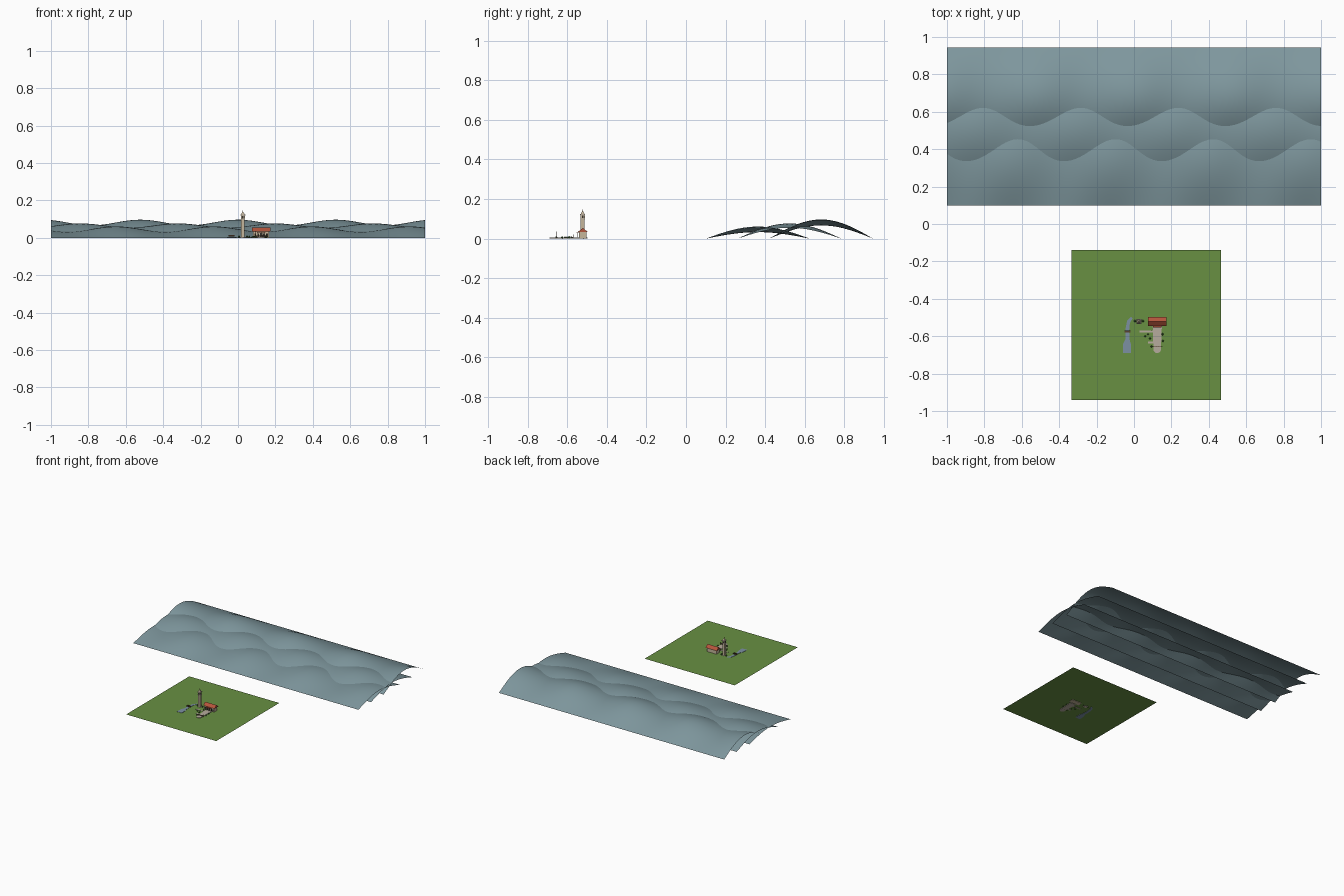
import bpy, bmesh, math
from mathutils import Matrix, Vector

if "Cube" in bpy.data.objects:
    bpy.data.objects.remove(bpy.data.objects["Cube"])


def mat(name, r, g, b):
    m = bpy.data.materials.new(name)
    m.diffuse_color = (r, g, b, 1)
    m.use_nodes = True
    m.node_tree.nodes["Principled BSDF"].inputs["Base Color"].default_value = m.diffuse_color
    return m


HILL = mat("hazy blue hills", .21, .31, .34)
GRASS = mat("grass green", .14, .28, .055)
STONE = mat("warm stone", .56, .47, .33)
ROOF = mat("terracotta", .45, .09, .045)
DARK = mat("dark openings", .03, .025, .022)
PATH = mat("pale path", .47, .41, .34)
WATER = mat("stream water", .20, .28, .36)
WOOD = mat("brown wood", .10, .055, .03)
LEAF = mat("dark leaf", .045, .12, .025)


def finish(name, bm, material, smooth=False):
    me = bpy.data.meshes.new(name)
    bm.to_mesh(me)
    bm.free()
    me.materials.append(material)
    for p in me.polygons:
        p.use_smooth = smooth
    ob = bpy.data.objects.new(name, me)
    bpy.context.collection.objects.link(ob)
    return ob


def boxes(name, material, *bounds):
    """Each bound is x0, x1, y0, y1, z0, z1."""
    bm = bmesh.new()
    for x0, x1, y0, y1, z0, z1 in bounds:
        m = Matrix.Translation(((x0 + x1) / 2, (y0 + y1) / 2, (z0 + z1) / 2))
        m = m @ Matrix.Diagonal((x1 - x0, y1 - y0, z1 - z0, 1))
        bmesh.ops.create_cube(bm, size=1, matrix=m)
    return finish(name, bm, material)


def prism(name, material, pts, direction):
    """Extrude a flat outline along a direction."""
    bm = bmesh.new()
    f = bm.faces.new([bm.verts.new(p) for p in pts])
    r = bmesh.ops.extrude_face_region(bm, geom=[f])
    vs = [g for g in r["geom"] if isinstance(g, bmesh.types.BMVert)]
    bmesh.ops.translate(bm, verts=vs, vec=Vector(direction))
    bmesh.ops.recalc_face_normals(bm, faces=bm.faces)
    return finish(name, bm, material)


def cone(name, material, x, y, z0, z1, r0, r1, n, turn=0):
    bm = bmesh.new()
    m = Matrix.Translation((x, y, (z0 + z1) / 2)) @ Matrix.Rotation(turn, 4, 'Z')
    bmesh.ops.create_cone(bm, cap_ends=True, segments=n, radius1=r0, radius2=r1,
                          depth=z1 - z0, matrix=m)
    return finish(name, bm, material)


# Three overlapping open ridges with a wavy crest
def ridge(name, y0, y1, height, swing, peak, nx=96, ny=20):
    bm = bmesh.new()
    rows = []
    for j in range(ny + 1):
        t = j / ny
        row = []
        for i in range(nx + 1):
            x = -1 + 2 * i / nx
            h = height + swing * math.cos(2 * math.pi * (x - peak) / .522)
            row.append(bm.verts.new((x, y0 + (y1 - y0) * t, h * math.sin(math.pi * t))))
        rows.append(row)
    for a, b in zip(rows, rows[1:]):
        for i in range(nx):
            bm.faces.new((a[i], a[i + 1], b[i + 1], b[i]))
    finish(name, bm, HILL, True)


ridge("front_ridge", .10, .625, .047, .014, -.13)
ridge("middle_ridge", .26, .785, .066, .011, .20)
ridge("back_ridge", .42, .945, .082, .015, 0)

# Meadow sheet
bm = bmesh.new()
bmesh.ops.create_grid(bm, x_segments=1, y_segments=1, size=.4,
                      matrix=Matrix.Translation((.065, -.54, .003)))
finish("meadow", bm, GRASS)

# Forecourt path with rounded front, and side path to the tower
arc = [(.124 + .020 * math.cos(a), -.672 - .018 * math.sin(a), 0)
       for a in [math.pi * k / 8 for k in range(9)]]
prism("main_path", PATH, [(.100, -.545, 0), (.149, -.545, 0)] + arc, (0, 0, .006))
boxes("side_path", PATH, (.03, .104, -.580, -.570, .001, .005),
      (.075, .104, -.640, -.628, .001, .005))

# Stream widening into a pond, with a small bridge
prism("stream", WATER, [(-.060, -.69, .001), (-.016, -.69, .001), (-.016, -.645, .001),
                        (-.024, -.615, .001), (-.026, -.57, .001), (-.022, -.53, .001),
                        (-.008, -.505, .001), (-.016, -.497, .001), (-.036, -.515, .001),
                        (-.044, -.55, .001), (-.046, -.615, .001), (-.058, -.640, .001)],
      (0, 0, .004))
boxes("bridge", WOOD, (-.050, -.020, -.580, -.570, .006, .009),
      (-.050, -.020, -.581, -.579, .009, .014), (-.050, -.020, -.571, -.569, .009, .014))

# Bell tower
tx, ty = .026, -.522
Q = math.pi / 4
boxes("tower_shaft", STONE, (tx - .010, tx + .010, ty - .010, ty + .010, 0, .122))
boxes("tower_ledges", PATH,
      *[(tx - w, tx + w, ty - w, ty + w, z, z + .004)
        for w, z in ((.013, 0), (.012, .097), (.013, .120))])
cone("tower_cap", STONE, tx, ty, .124, .142, .014, .001, 4, Q)
boxes("tower_finial", WOOD, (tx - .001, tx + .001, ty - .001, ty + .001, .140, .147))
boxes("belfry_openings", DARK,
      (tx - .004, tx + .004, ty - .0108, ty + .0108, .104, .116),
      (tx - .0108, tx + .0108, ty - .004, ty + .004, .104, .116))

# Long house with gabled roof and arcade openings
boxes("house_walls", STONE, (.081, .167, -.540, -.502, 0, .036))
prism("house_roof", ROOF, [(.074, -.546, .034), (.074, -.496, .034), (.074, -.521, .054)],
      (.100, 0, 0))
boxes("house_openings", DARK,
      *[(x - .005, x + .005, -.5408, -.539, .004, .022) for x in (.092, .108, .140, .156)],
      (.117, .131, -.5408, -.539, .002, .027))
# Porch
boxes("porch_posts", STONE, *[(x - .0015, x + .0015, -.551, -.548, 0, .028)
                              for x in (.105, .124, .143)])
boxes("porch_roof", ROOF, (.101, .147, -.553, -.540, .028, .031))

# Shrubs, slim trees and lamp posts around the paths
for k, (x, y, r) in enumerate([(.060, -.600, .006), (.085, -.612, .006), (.075, -.590, .005),
                               (.152, -.590, .007), (.154, -.625, .006), (.094, -.655, .006),
                               (.005, -.519, .007), (.048, -.519, .007)]):
    bm = bmesh.new()
    bmesh.ops.create_icosphere(bm, subdivisions=1, radius=r,
                               matrix=Matrix.Translation((x, y, r * .9)))
    finish(f"shrub_{k}", bm, LEAF)
for k, (x, y, h) in enumerate([(.095, -.656, .036), (.152, -.656, .022), (.095, -.57, .022)]):
    cone(f"post_{k}", WOOD, x, y, 0, h, .0018, .0012, 6)
boxes("fence", WOOD, (.094, .153, -.657, -.655, .010, .013),
      *[(x, x + .002, -.657, -.655, 0, .016) for x in (.105, .118, .131, .144)])
